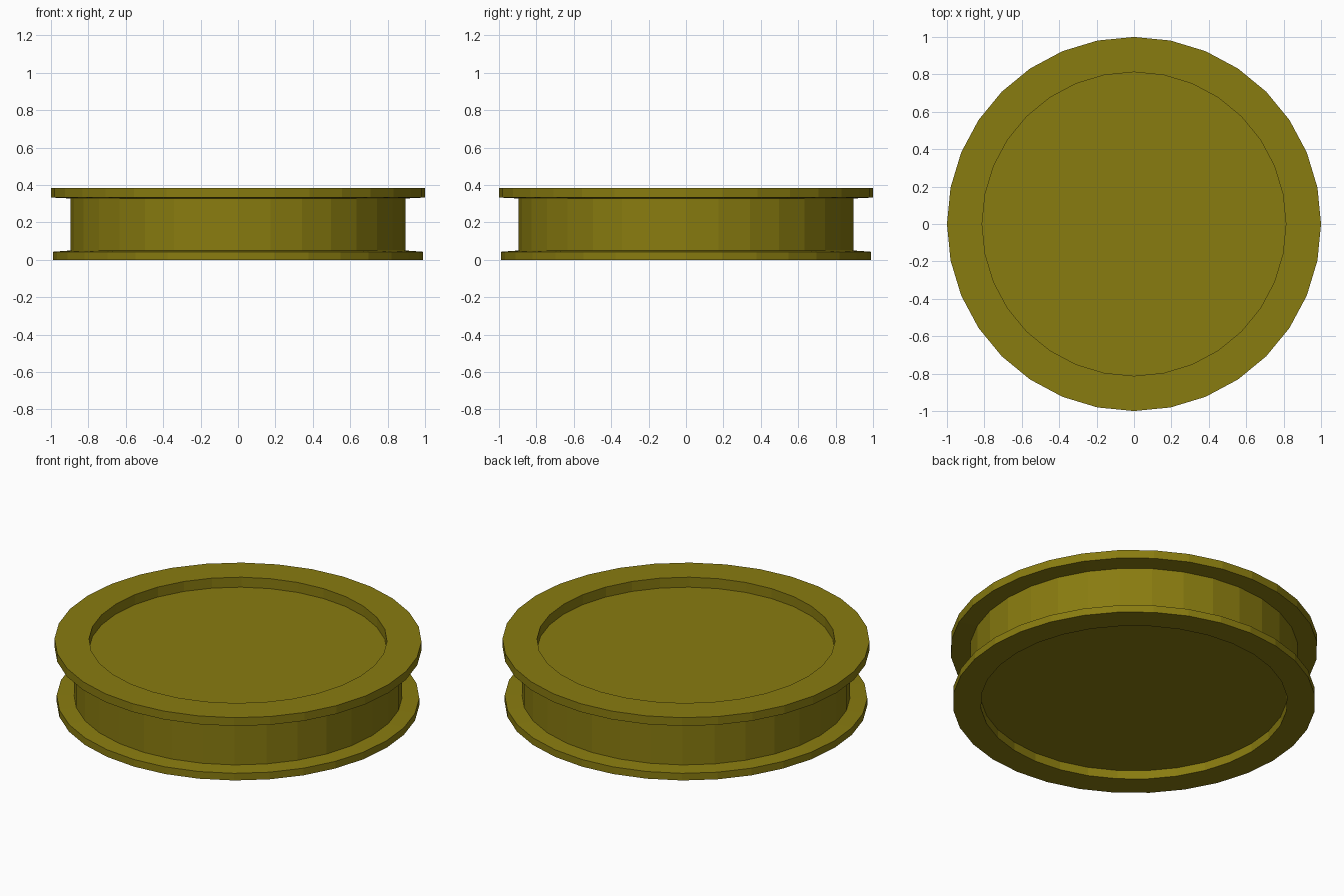
import bpy, bmesh
from math import cos, sin, tau

if "Cube" in bpy.data.objects:
    bpy.data.objects.remove(bpy.data.objects["Cube"])

SIDES = 32

# Outline (radius, z) from the underside recess floor, around the rims, to the top recess floor
profile = [
    (0.836, 0.052), (0.836, 0.0),      # lower recess wall
    (0.988, 0.0), (0.988, 0.043),      # lower flange
    (0.895, 0.050), (0.895, 0.328),    # drum
    (1.0, 0.333), (1.0, 0.383),        # upper flange
    (0.812, 0.383), (0.812, 0.323),    # upper recess wall
]

bm = bmesh.new()
rings = [[bm.verts.new((r * cos(tau * i / SIDES), r * sin(tau * i / SIDES), z))
          for i in range(SIDES)] for r, z in profile]

# Turned walls
for a, b in zip(rings, rings[1:]):
    for i in range(SIDES):
        j = (i + 1) % SIDES
        bm.faces.new((a[i], a[j], b[j], b[i]))

# Recess floors
bm.faces.new(rings[0][::-1])
bm.faces.new(rings[-1])
bmesh.ops.recalc_face_normals(bm, faces=bm.faces)

mesh = bpy.data.meshes.new("flanged_disc")
bm.to_mesh(mesh)
bm.free()
disc = bpy.data.objects.new("flanged_disc", mesh)
bpy.context.collection.objects.link(disc)

# Olive finish
olive = bpy.data.materials.new("olive")
olive.diffuse_color = (0.25, 0.20, 0.005, 1)
olive.use_nodes = True
olive.node_tree.nodes["Principled BSDF"].inputs["Base Color"].default_value = olive.diffuse_color
mesh.materials.append(olive)
